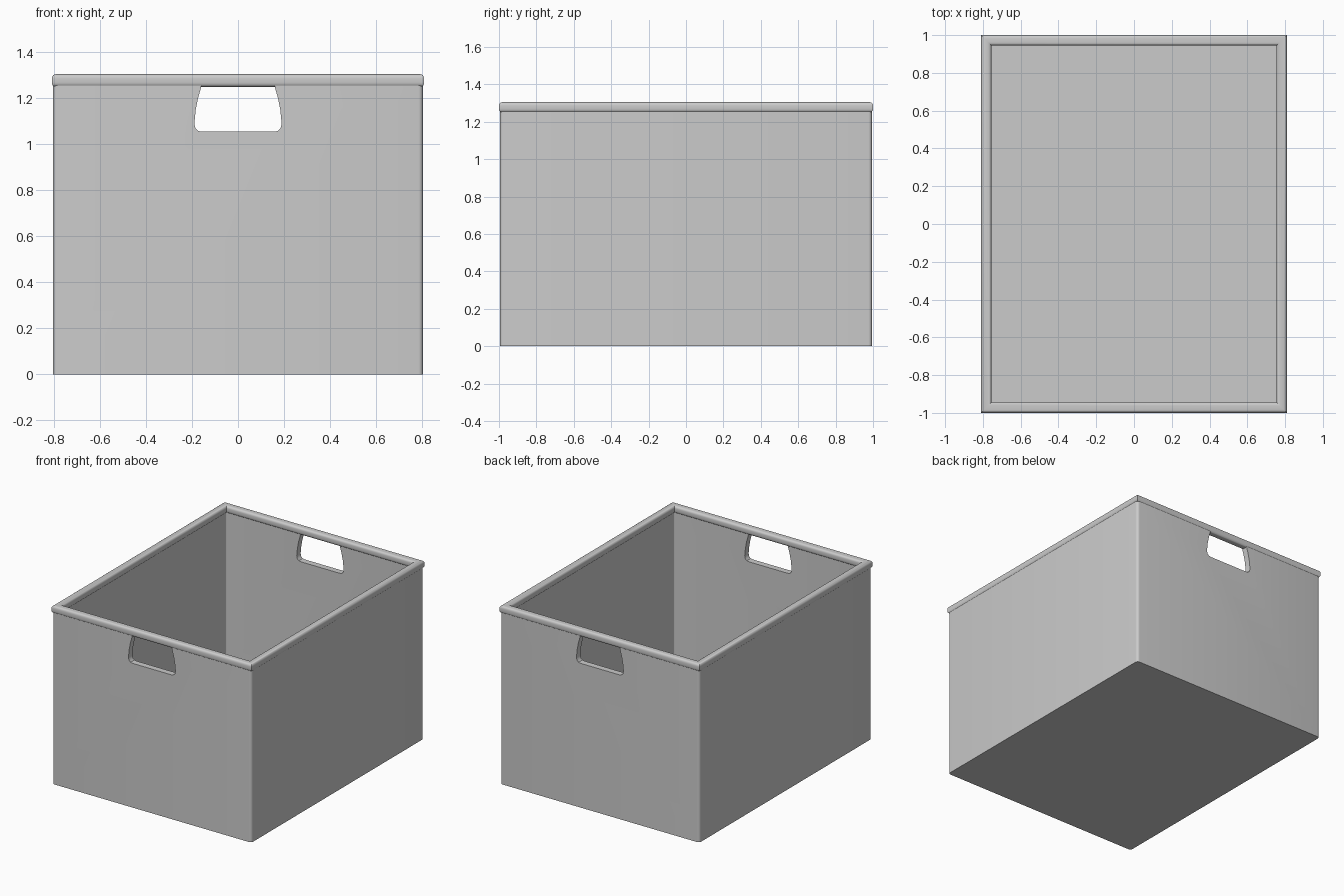
import bpy
import bmesh
import math

if "Cube" in bpy.data.objects:
    bpy.data.objects.remove(bpy.data.objects["Cube"], do_unlink=True)

grey = bpy.data.materials.new("light grey plastic")
grey.use_nodes = True
COLOUR = (0.6, 0.6, 0.6, 1)
grey.diffuse_color = COLOUR
grey.node_tree.nodes["Principled BSDF"].inputs["Base Color"].default_value = COLOUR

HALF_X, HALF_Y = 0.805, 0.995
WALL, FLOOR, WALL_TOP = 0.045, 0.03, 1.26


def add_object(name, bm):
    bmesh.ops.recalc_face_normals(bm, faces=bm.faces)
    mesh = bpy.data.meshes.new(name)
    bm.to_mesh(mesh)
    bm.free()
    obj = bpy.data.objects.new(name, mesh)
    bpy.context.collection.objects.link(obj)
    mesh.materials.append(grey)
    return obj


def rounded_block(name, hx, hy, z0, z1, radius):
    """Box with rounded upright corners."""
    bm = bmesh.new()
    bmesh.ops.create_cube(bm, size=1)
    for v in bm.verts:
        v.co = (v.co.x * 2 * hx, v.co.y * 2 * hy, z1 if v.co.z > 0 else z0)
    upright = [e for e in bm.edges if abs(e.verts[0].co.z - e.verts[1].co.z) > 0.1]
    bmesh.ops.bevel(bm, geom=upright, offset=radius, segments=5,
                    profile=0.5, affect='EDGES')
    return add_object(name, bm)


def cut(target, cutter):
    mod = target.modifiers.new("cut", 'BOOLEAN')
    mod.operation = 'DIFFERENCE'
    mod.solver = 'EXACT'
    mod.object = cutter
    bpy.context.view_layer.objects.active = target
    bpy.ops.object.modifier_apply(modifier=mod.name)
    bpy.data.objects.remove(cutter, do_unlink=True)


def smooth(obj):
    bpy.ops.object.select_all(action='DESELECT')
    obj.select_set(True)
    bpy.context.view_layer.objects.active = obj
    bpy.ops.object.shade_smooth_by_angle(angle=math.radians(35))


# Open bin body
body = rounded_block("bin_body", HALF_X, HALF_Y, 0, WALL_TOP, 0.02)
cut(body, rounded_block("cavity_cutter", HALF_X - WALL, HALF_Y - WALL,
                        FLOOR, WALL_TOP + 0.2, 0.008))

# Hand holes through the front and back walls
half = [(0.158, 1.3), (0.16, 1.25), (0.174, 1.2), (0.184, 1.15), (0.19, 1.09),
        (0.185, 1.07), (0.173, 1.058), (0.155, 1.055)]
outline = half + [(-x, z) for x, z in reversed(half)]
bm = bmesh.new()
face = bm.faces.new([bm.verts.new((x, -1.2, z)) for x, z in outline])
extruded = bmesh.ops.extrude_face_region(bm, geom=[face])["geom"]
bmesh.ops.translate(bm, vec=(0, 2.4, 0),
                    verts=[g for g in extruded if isinstance(g, bmesh.types.BMVert)])
cut(body, add_object("hand_hole_cutter", bm))
smooth(body)

# Rounded rim swept round the top with mitred corners
RIM_W, RIM_Z0, RIM_Z1, R = 0.055, 1.25, 1.305, 0.018
profile = []
for i, (cu, cz) in enumerate([(R, RIM_Z1 - R), (RIM_W - R, RIM_Z1 - R),
                              (RIM_W - R, RIM_Z0 + R), (R, RIM_Z0 + R)]):
    for k in range(5):
        a = math.pi - i * math.pi / 2 - k * math.pi / 8
        profile.append((cu + R * math.cos(a), cz + R * math.sin(a)))
bm = bmesh.new()
rings = []
for sx, sy in [(-1, -1), (1, -1), (1, 1), (-1, 1)]:
    rings.append([bm.verts.new((sx * (0.81 - u), sy * (1 - u), z)) for u, z in profile])
n = len(profile)
for c in range(4):
    a, b = rings[c], rings[(c + 1) % 4]
    for k in range(n):
        bm.faces.new((a[k], b[k], b[(k + 1) % n], a[(k + 1) % n]))
smooth(add_object("top_rim", bm))
